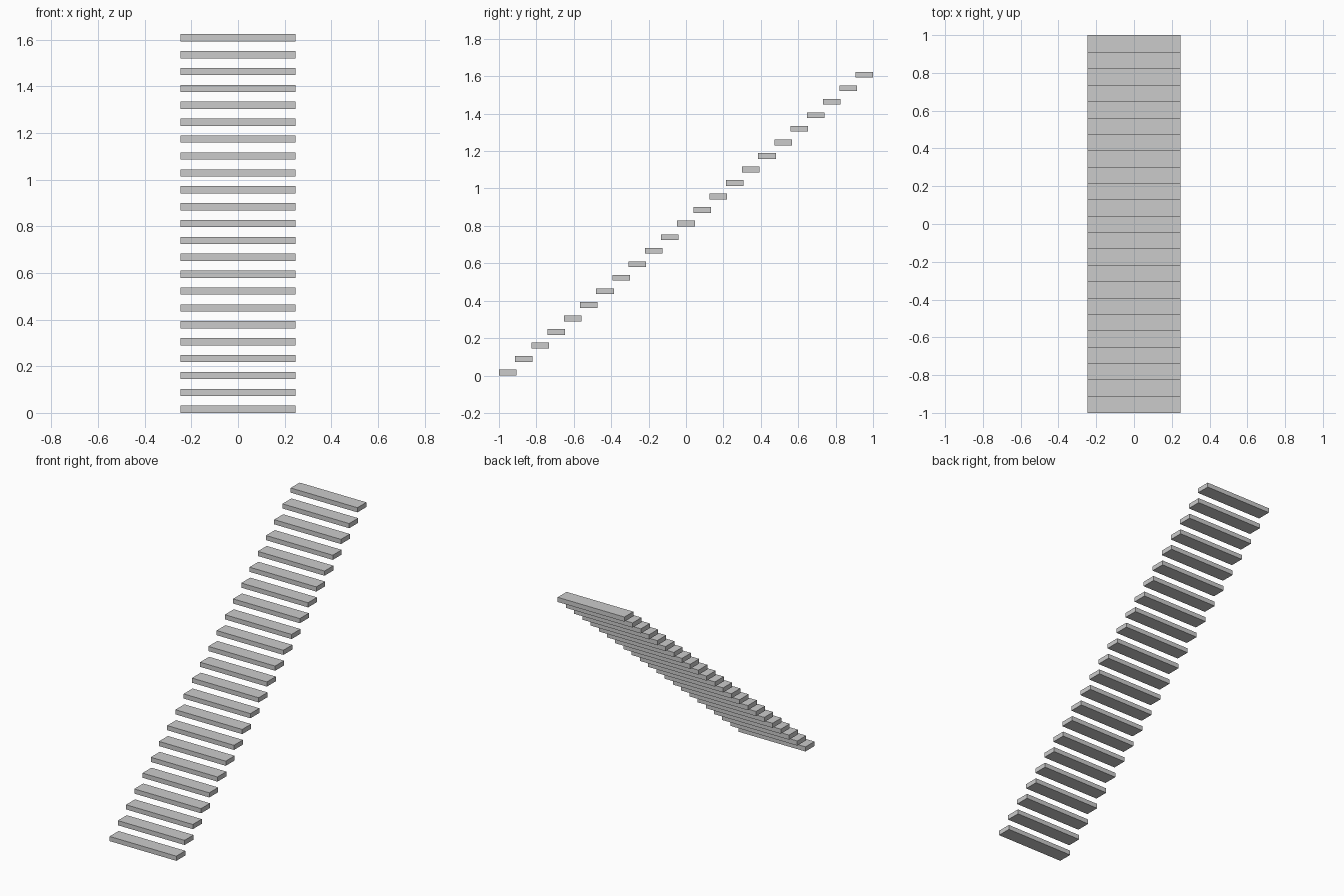
import bpy

if "Cube" in bpy.data.objects:
    bpy.data.objects.remove(bpy.data.objects["Cube"])

COUNT = 23
WIDTH, DEPTH, THICK = 0.492, 0.094, 0.031
RUN = (2.0 - DEPTH) / (COUNT - 1)
RISE = (1.624 - THICK) / (COUNT - 1)

# One solid tread slab at the bottom front
bpy.ops.mesh.primitive_cube_add(size=1, location=(0, -1 + DEPTH / 2, THICK / 2))
tread = bpy.context.object
tread.name = "stair_treads"
tread.scale = (WIDTH, DEPTH, THICK)
bpy.ops.object.transform_apply(location=False, rotation=False, scale=True)

# Floating flight of treads rising to the back
flight = tread.modifiers.new("flight", 'ARRAY')
flight.count = COUNT
flight.use_relative_offset = False
flight.use_constant_offset = True
flight.constant_offset_displace = (0, RUN, RISE)
